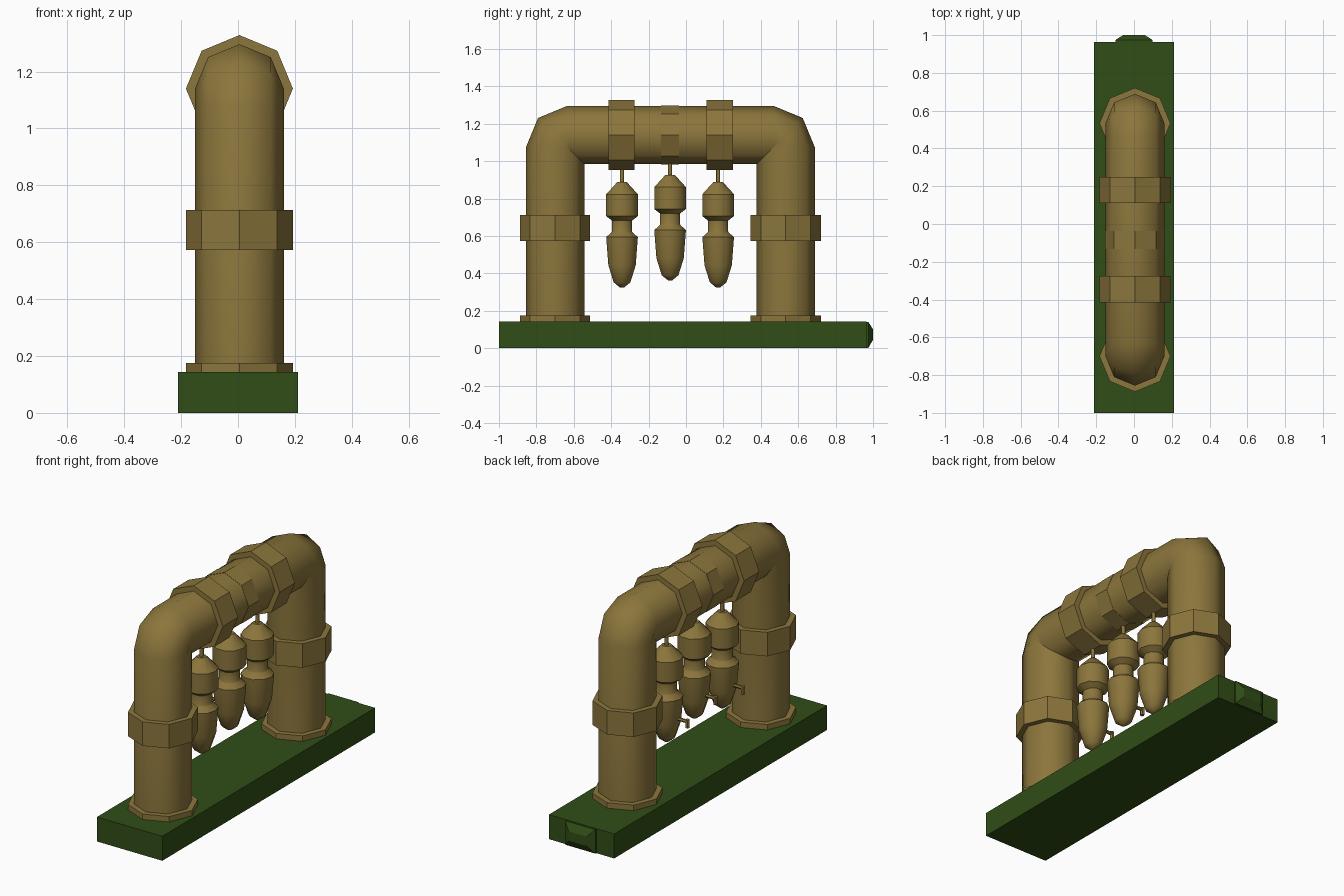
import bpy, bmesh
from math import cos, sin, pi, radians
from mathutils import Vector

if "Cube" in bpy.data.objects:
    bpy.data.objects.remove(bpy.data.objects["Cube"])

CX, PIPE_R, COLLAR_R, AXIS_Z = 0.005, 0.156, 0.188, 1.14
LEGS = (-0.70, 0.533)


def material(name, color):
    m = bpy.data.materials.new(name)
    m.diffuse_color = (*color, 1)
    m.use_nodes = True
    m.node_tree.nodes["Principled BSDF"].inputs["Base Color"].default_value = m.diffuse_color
    return m


BRASS = material("brass", (0.26, 0.18, 0.045))
GREEN = material("green", (0.03, 0.075, 0.008))


def finish(name, bm, mat, smooth=None):
    bmesh.ops.recalc_face_normals(bm, faces=bm.faces)
    me = bpy.data.meshes.new(name)
    bm.to_mesh(me)
    bm.free()
    me.materials.append(mat)
    ob = bpy.data.objects.new(name, me)
    bpy.context.collection.objects.link(ob)
    if smooth:
        bpy.ops.object.select_all(action='DESELECT')
        ob.select_set(True)
        bpy.context.view_layer.objects.active = ob
        bpy.ops.object.shade_smooth_by_angle(angle=radians(smooth))
    return ob


def loft(bm, rings):
    """Bridge equal-length rings of points and cap both ends."""
    loops = [[bm.verts.new(p) for p in ring] for ring in rings]
    n = len(loops[0])
    for a, b in zip(loops, loops[1:]):
        for i in range(n):
            j = (i + 1) % n
            bm.faces.new((a[i], a[j], b[j], b[i]))
    bm.faces.new(loops[0])
    bm.faces.new(loops[-1])


def ring(center, tangent, r, n=8):
    """Polygon ring; tangent lies in a plane containing either y/z or x/z."""
    t = Vector(tangent).normalized()
    side = Vector((1, 0, 0)) if abs(t.x) < 0.5 else Vector((0, 1, 0))
    up = t.cross(side)
    return [Vector(center) + r * (cos(2 * pi * i / n) * side + sin(2 * pi * i / n) * up)
            for i in range(n)]


def tube(name, a, b, r, n=8, smooth=None):
    d = Vector(b) - Vector(a)
    bm = bmesh.new()
    loft(bm, [ring(a, d, r, n), ring(b, d, r, n)])
    return finish(name, bm, BRASS, smooth)


def rect(y, x, z0, z1):
    return [(-x, y, z0), (x, y, z0), (x, y, z1), (-x, y, z1)]


# base slab with the bevelled plug on its back end
bm = bmesh.new()
loft(bm, [rect(-1, 0.211, 0, 0.143), rect(0.964, 0.211, 0, 0.143)])
loft(bm, [rect(0.95, 0.097, 0.002, 0.141), rect(0.975, 0.097, 0.002, 0.141),
          rect(1.0, 0.058, 0.045, 0.1)])
finish("base", bm, GREEN)

# arched pipe: leg, elbow, bridge, elbow, leg
bend = 0.066
path = [(LEGS[0], 0.13, 0, 1)]
for ang in (180, 135, 90):
    a = radians(ang)
    path.append((LEGS[0] + bend + bend * cos(a), AXIS_Z - bend + bend * sin(a), sin(a), -cos(a)))
for ang in (90, 45, 0):
    a = radians(ang)
    path.append((LEGS[1] - bend + bend * cos(a), AXIS_Z - bend + bend * sin(a), sin(a), -cos(a)))
path.append((LEGS[1], 0.13, 0, -1))
bm = bmesh.new()
loft(bm, [ring((CX, y, z), (0, ty, tz), PIPE_R) for y, z, ty, tz in path])
finish("arch_pipe", bm, BRASS, 50)

# collars, foot flanges and the faceted centre band
for side, y in zip(("front", "back"), LEGS):
    tube(side + "_foot_flange", (CX, y, 0.14), (CX, y, 0.175), COLLAR_R)
    tube(side + "_leg_collar", (CX, y, 0.573), (CX, y, 0.713), COLLAR_R)
for side, y in (("front", -0.345), ("back", 0.18)):
    tube(side + "_bridge_collar", (CX, y - 0.07, AXIS_Z), (CX, y + 0.07, AXIS_Z), COLLAR_R)
tube("centre_band", (CX, -0.133, AXIS_Z), (CX, -0.037, AXIS_Z), PIPE_R + 0.0015)

# hanging vessels, each with a rod and a small spout on the left
PROFILE = [(0.325, 0.012), (0.352, 0.047), (0.444, 0.077), (0.594, 0.089), (0.618, 0.06),
           (0.625, 0.056), (0.682, 0.056), (0.706, 0.089), (0.823, 0.089), (0.889, 0.026)]
for k, (y, lift) in enumerate(((-0.342, 0), (-0.085, 0.038), (0.172, 0)), 1):
    bm = bmesh.new()
    loft(bm, [ring((CX, y, z + lift), (0, 0, 1), r, 10) for z, r in PROFILE])
    finish(f"vessel_{k}", bm, BRASS, 40)
    tube(f"vessel_rod_{k}", (CX, y, 0.88 + lift), (CX, y, 1.02), 0.011, 8, 50)
    z = 0.475 + lift
    bm = bmesh.new()
    loft(bm, [ring((-0.06, y, z), (-1, 0, 0), 0.01, 6), ring((-0.135, y, z), (-1, 0, 0), 0.01, 6)])
    loft(bm, [ring((-0.13, y, z + 0.012), (0, 0, -1), 0.012, 6),
              ring((-0.13, y, z - 0.035), (0, 0, -1), 0.012, 6)])
    finish(f"vessel_spout_{k}", bm, BRASS, 50)
